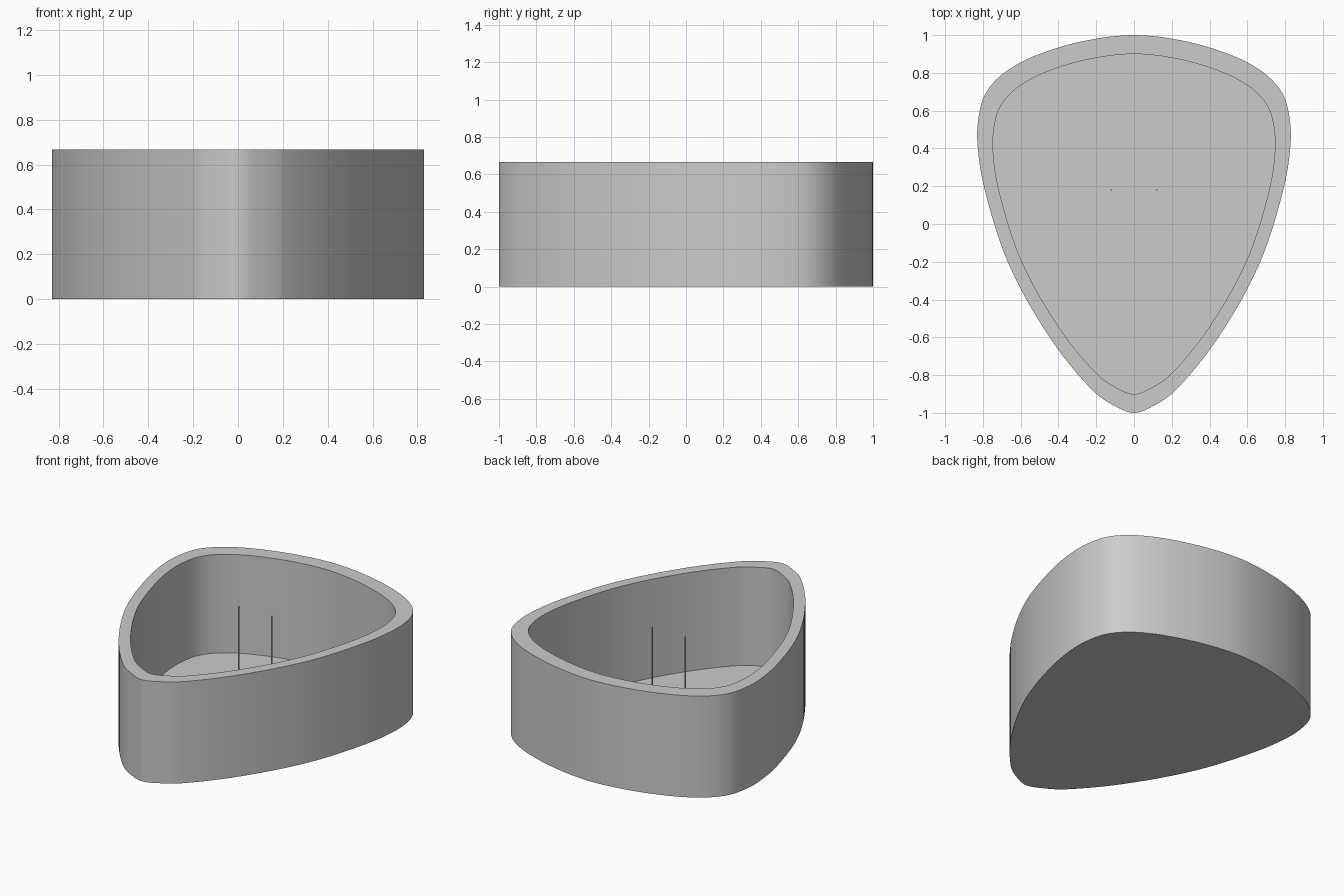
import bpy, bmesh
from mathutils import Vector
from mathutils.geometry import interpolate_bezier

cube = bpy.data.objects.get("Cube")
if cube:
    bpy.data.objects.remove(cube, do_unlink=True)

HEIGHT, FLOOR, INNER = 0.667, 0.02, 0.9

grey = bpy.data.materials.new("plain grey")
grey.use_nodes = True
colour = (0.6, 0.6, 0.6, 1)
grey.diffuse_color = colour
grey.node_tree.nodes["Principled BSDF"].inputs["Base Color"].default_value = colour

# Right half of the rounded shield outline, from front tip to back
half = [(0, -1), (0.07, -0.98), (0.21, -0.89), (0.44, -0.61), (0.66, -0.22),
        (0.79, 0.18), (0.83, 0.45), (0.81, 0.63), (0.76, 0.73), (0.66, 0.82),
        (0.5, 0.9), (0.26, 0.97), (0, 1)]


def smooth_outline(points, steps=6):
    """Closed smooth loop through the half outline and its mirror."""
    ring = [Vector(p) for p in points]
    ring += [Vector((-x, y)) for x, y in points[-2:0:-1]]
    n, loop = len(ring), []
    for i in range(n):
        a, b, c, d = (ring[(i + k) % n] for k in (-1, 0, 1, 2))
        span = (c - b).length
        out_dir = (c - a) / ((c - b).length + (b - a).length)
        in_dir = (d - b) / ((d - c).length + (c - b).length)
        loop += interpolate_bezier(b, b + out_dir * span / 3,
                                   c - in_dir * span / 3, c, steps + 1)[:-1]
    return loop


def finish(bm, name):
    bmesh.ops.recalc_face_normals(bm, faces=bm.faces)
    mesh = bpy.data.meshes.new(name)
    bm.to_mesh(mesh)
    bm.free()
    mesh.materials.append(grey)
    obj = bpy.data.objects.new(name, mesh)
    bpy.context.collection.objects.link(obj)
    bpy.ops.object.select_all(action="DESELECT")
    obj.select_set(True)
    bpy.context.view_layer.objects.active = obj
    bpy.ops.object.shade_smooth_by_angle()
    return obj


# Open tub: outer wall, flat rim, inner wall and floor
outline = smooth_outline(half)
bm = bmesh.new()
rings = [[bm.verts.new((p.x * s, p.y * s, z)) for p in outline]
         for s, z in ((1, 0), (1, HEIGHT), (INNER, HEIGHT), (INNER, FLOOR))]
for lower, upper in zip(rings, rings[1:]):
    for i in range(len(outline)):
        j = (i + 1) % len(outline)
        bm.faces.new((lower[i], lower[j], upper[j], upper[i]))
bm.faces.new(rings[0])
bm.faces.new(rings[-1])
finish(bm, "tub")


def rod(name, x, y, radius, bottom, top):
    rod_bm = bmesh.new()
    bmesh.ops.create_cone(rod_bm, cap_ends=True, segments=8, radius1=radius,
                          radius2=radius, depth=top - bottom)
    bmesh.ops.translate(rod_bm, verts=rod_bm.verts, vec=(x, y, (top + bottom) / 2))
    finish(rod_bm, name)


# Pair of thin upright pins, each with a small stud beside its foot
for side, sign in (("left", 1), ("right", -1)):
    rod(side + "_pin", sign * 0.12, 0.18, 0.004, 0, HEIGHT)
    rod(side + "_stud", sign * 0.13, 0.2, 0.006, FLOOR / 2, FLOOR + 0.004)
